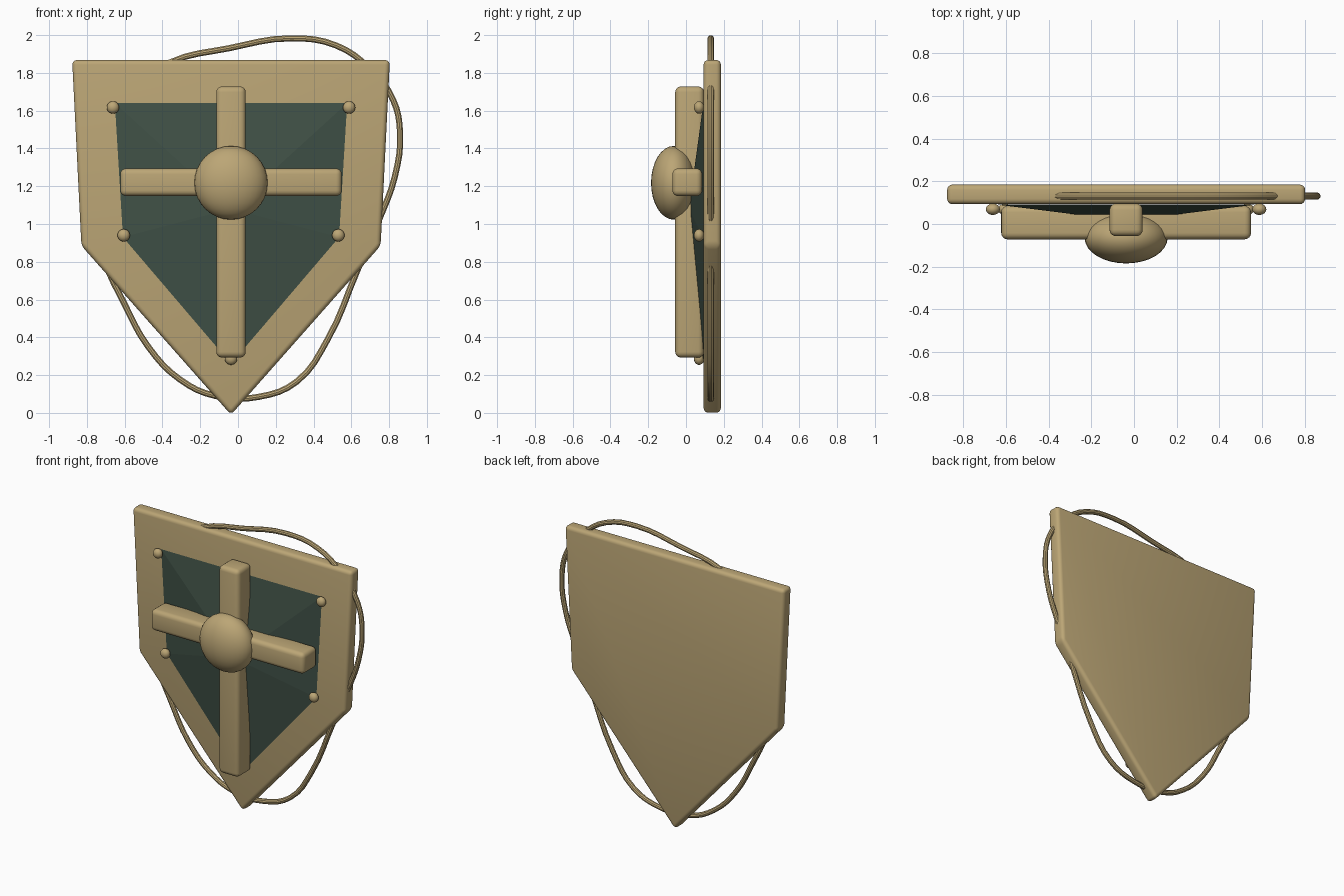
import bpy, bmesh, math
from mathutils import Vector

if "Cube" in bpy.data.objects:
    bpy.data.objects.remove(bpy.data.objects["Cube"])

CX = -0.037  # centre line of the shield


def material(name, rgb):
    m = bpy.data.materials.new(name)
    m.diffuse_color = (*rgb, 1)
    m.use_nodes = True
    m.node_tree.nodes["Principled BSDF"].inputs["Base Color"].default_value = m.diffuse_color
    return m


TAN = material("tan wood", (0.50, 0.38, 0.18))
GREEN = material("dark green", (0.051, 0.082, 0.062))


def finish(ob, mat, bevel=0, smooth=True):
    """Give an object its colour, rounded edges and shading."""
    ob.data.materials.append(mat)
    bpy.ops.object.select_all(action='DESELECT')
    ob.select_set(True)
    bpy.context.view_layer.objects.active = ob
    if bevel:
        mod = ob.modifiers.new("round edges", 'BEVEL')
        mod.width, mod.segments = bevel, 4
        bpy.ops.object.modifier_apply(modifier=mod.name)
    if smooth:
        bpy.ops.object.shade_smooth_by_angle(angle=math.radians(35))
    return ob


def mesh_object(name, bm):
    bmesh.ops.recalc_face_normals(bm, faces=bm.faces)
    me = bpy.data.meshes.new(name)
    bm.to_mesh(me)
    bm.free()
    ob = bpy.data.objects.new(name, me)
    bpy.context.collection.objects.link(ob)
    return ob


def outline(top_w, top_z, mid_w, mid_z, tip_z):
    """Five-sided shield outline as (x, z) pairs."""
    return [(CX - top_w, top_z), (CX - mid_w, mid_z), (CX, tip_z),
            (CX + mid_w, mid_z), (CX + top_w, top_z)]


def box(name, x, y, z, bevel):
    bm = bmesh.new()
    bmesh.ops.create_cube(bm, size=1)
    for v in bm.verts:
        v.co = Vector([(r[0] + r[1]) / 2 + c * (r[1] - r[0])
                       for r, c in zip((x, y, z), v.co)])
    return finish(mesh_object(name, bm), TAN, bevel)


def ball(name, centre, radii, segments, rings):
    bm = bmesh.new()
    bmesh.ops.create_uvsphere(bm, u_segments=segments, v_segments=rings, radius=1)
    for v in bm.verts:
        v.co = Vector([c + r * p for c, r, p in zip(centre, radii, v.co)])
    return finish(mesh_object(name, bm), TAN)


# Shield board
bm = bmesh.new()
face = bm.faces.new([bm.verts.new((x, 0.093, z))
                     for x, z in outline(0.841, 1.868, 0.792, 0.885, -0.01)])
new = bmesh.ops.extrude_face_region(bm, geom=[face])['geom']
bmesh.ops.translate(bm, vec=(0, 0.092, 0),
                    verts=[g for g in new if isinstance(g, bmesh.types.BMVert)])
finish(mesh_object("shield_board", bm), TAN, 0.025)

# Raised pointed panel
bm = bmesh.new()
apex = bm.verts.new((CX, 0.015, 1.08))
rim = [bm.verts.new((x, 0.092, z))
       for x, z in outline(0.615, 1.64, 0.572, 0.93, 0.26)]
for a, b in zip(rim, rim[1:] + rim[:1]):
    bm.faces.new((a, b, apex))
bm.faces.new(rim)
finish(mesh_object("green_panel", bm), GREEN, smooth=False)

# Cross bars and boss
box("upright_bar", (CX - 0.078, CX + 0.078), (-0.057, 0.095), (0.293, 1.728), 0.03)
box("cross_bar", (CX - 0.586, CX + 0.586), (-0.072, 0.085), (1.148, 1.294), 0.03)
ball("boss", (CX, -0.065, 1.218), (0.195, 0.12, 0.195), 32, 16)

# Rivets on the panel corners
for i, (x, z) in enumerate(outline(0.625, 1.617, 0.568, 0.94, 0.287)):
    ball(f"rivet_{i + 1}", (x, 0.069, z), (0.033, 0.027, 0.033), 16, 10)

# Cord looping around and through the board
cord = [(-0.36, 1.855), (-0.05, 1.93), (0.28, 1.983), (0.52, 1.945), (0.70, 1.82),
        (0.82, 1.66), (0.858, 1.48), (0.83, 1.25), (0.75, 1.03), (0.63, 0.75),
        (0.475, 0.39), (0.31, 0.165), (0.11, 0.085), (-0.12, 0.09), (-0.305, 0.175),
        (-0.475, 0.35), (-0.605, 0.585), (-0.70, 0.79), (-0.76, 1.06),
        (-0.76, 1.35), (-0.64, 1.65)]
cu = bpy.data.curves.new("cord", 'CURVE')
cu.dimensions = '3D'
cu.bevel_depth, cu.bevel_resolution, cu.resolution_u = 0.017, 3, 4
sp = cu.splines.new('BEZIER')
sp.bezier_points.add(len(cord) - 1)
sp.use_cyclic_u = True
for p, (x, z) in zip(sp.bezier_points, cord):
    p.co = (x, 0.131, z)
    p.handle_left_type = p.handle_right_type = 'AUTO'
ob = bpy.data.objects.new("cord", cu)
bpy.context.collection.objects.link(ob)
bpy.ops.object.select_all(action='DESELECT')
ob.select_set(True)
bpy.context.view_layer.objects.active = ob
bpy.ops.object.convert(target='MESH')
finish(bpy.context.object, TAN)
